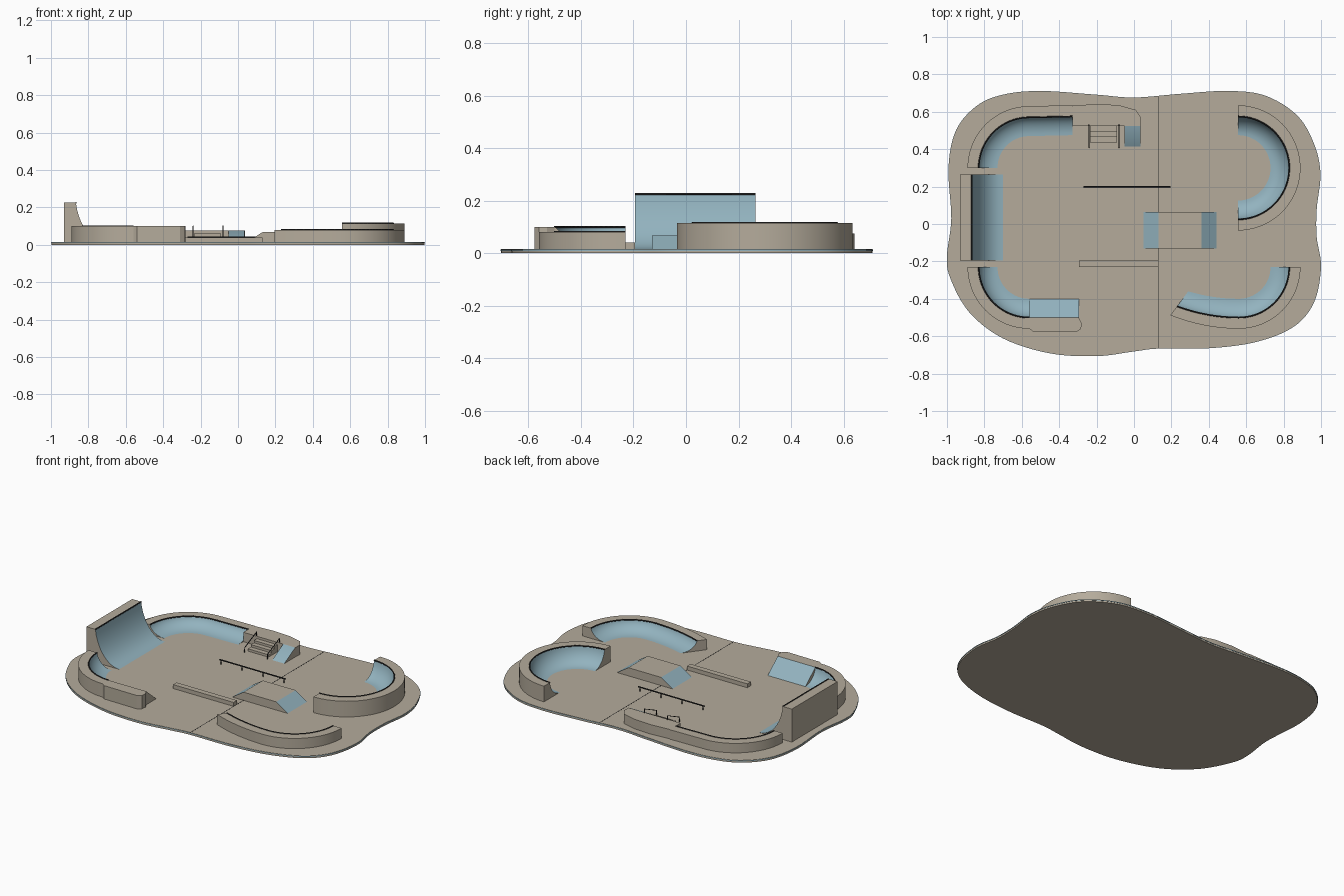
import bpy
import bmesh
from math import sin, cos, radians, pi
from mathutils import Vector

default_cube = bpy.data.objects.get("Cube")
if default_cube:
    bpy.data.objects.remove(default_cube, do_unlink=True)

FLOOR = 0.015
SUNK = 0.01


def make_material(name, colour):
    mat = bpy.data.materials.new(name)
    mat.use_nodes = True
    mat.diffuse_color = (*colour, 1)
    mat.node_tree.nodes["Principled BSDF"].inputs["Base Color"].default_value = (*colour, 1)
    return mat


CONCRETE = make_material("warm concrete", (0.46, 0.41, 0.33))
RAMP = make_material("pale blue ramp", (0.29, 0.45, 0.52))
METAL = make_material("dark metal", (0.02, 0.02, 0.02))


def finish(name, bm, materials, angle=30):
    bmesh.ops.recalc_face_normals(bm, faces=bm.faces)
    mesh = bpy.data.meshes.new(name)
    bm.to_mesh(mesh)
    bm.free()
    for mat in materials:
        mesh.materials.append(mat)
    mesh.shade_smooth()
    mesh.set_sharp_from_angle(angle=radians(angle))
    obj = bpy.data.objects.new(name, mesh)
    bpy.context.collection.objects.link(obj)
    return obj


def loft(name, rings, blue_from=None, blue_to=None):
    """Skin closed rings; ring segments blue_from..blue_to use the ramp colour."""
    bm = bmesh.new()
    loops = [[bm.verts.new(p) for p in ring] for ring in rings]
    count = len(loops[0])
    for a, b in zip(loops, loops[1:]):
        for i in range(count):
            j = (i + 1) % count
            face = bm.faces.new((a[i], a[j], b[j], b[i]))
            if blue_from is not None and blue_from <= i < blue_to:
                face.material_index = 1
    bm.faces.new(loops[0][::-1])
    bm.faces.new(loops[-1])
    return finish(name, bm, (CONCRETE, RAMP))


def prism(name, outline, bottom, top):
    return loft(name, [[(x, y, z) for x, y in outline] for z in (bottom, top)])


def box(name, x0, x1, y0, y1, z0, z1, mat=CONCRETE):
    obj = prism(name, [(x0, y0), (x1, y0), (x1, y1), (x0, y1)], z0, z1)
    obj.data.materials[0] = mat
    return obj


def tube(name, points, radius):
    curve = bpy.data.curves.new(name, "CURVE")
    curve.dimensions = "3D"
    curve.bevel_depth = radius
    curve.bevel_resolution = 1
    curve.use_fill_caps = True
    spline = curve.splines.new("POLY")
    spline.points.add(len(points) - 1)
    for target, p in zip(spline.points, points):
        target.co = (*p, 1)
    curve.materials.append(METAL)
    obj = bpy.data.objects.new(name, curve)
    bpy.context.collection.objects.link(obj)


def smooth_loop(points, steps=6):
    """Closed Catmull-Rom curve through the points."""
    pts = [Vector(p) for p in points]
    out = []
    for i in range(len(pts)):
        a, b, c, d = (pts[(i + k - 1) % len(pts)] for k in range(4))
        for s in range(steps):
            t = s / steps
            out.append(0.5 * (2 * b + (c - a) * t + (2 * a - 5 * b + 4 * c - d) * t * t
                              + (3 * b - a - 3 * c + d) * t ** 3))
    return out


def ramp_profile(deck, run, top, steps=10, limit=80):
    """Back wall, deck, then a concave transition; offsets are from the lip."""
    profile = [(-deck, SUNK), (-deck, top)]
    for i in range(steps + 1):
        a = radians(limit) * (1 - i / steps)
        u = 1 - sin(a) / sin(radians(limit))
        v = (1 - cos(a)) / (1 - cos(radians(limit)))
        profile.append((run * u, FLOOR + (top - FLOOR) * v))
    return profile + [(run, SUNK)]


def quarter_pipe(name, stations, top, deck=0.06, run=0.1):
    """Sweep the ramp along lip stations of (point, inward direction)."""
    profile = ramp_profile(deck, run, top)
    rings = [[(*(p + d * o), z) for o, z in profile] for p, d in stations]
    loft(name, rings, 2, len(profile) - 2)
    tube(name + "_coping", [(*p, top) for p, d in stations], 0.004)


def arc(cx, cy, start, end, radius=0.27, steps=20):
    stations = []
    for i in range(steps + 1):
        a = radians(start + (end - start) * i / steps)
        out = Vector((cos(a), sin(a)))
        stations.append((Vector((cx, cy)) + out * radius, -out))
    return stations


# Ground slab with a thin blue trim round its upper edge
outline = smooth_loop([
    (0, 0.675), (0.25, 0.695), (0.5, 0.71), (0.7, 0.685), (0.87, 0.58), (0.96, 0.43),
    (0.995, 0.27), (0.975, 0.08), (0.975, -0.07), (0.998, -0.23), (0.96, -0.42),
    (0.85, -0.55), (0.65, -0.63), (0.4, -0.663), (0.13, -0.665), (0, -0.68),
    (-0.2, -0.705), (-0.45, -0.69), (-0.7, -0.61), (-0.88, -0.47), (-0.98, -0.29),
    (-0.998, -0.17), (-0.975, 0.03), (-0.99, 0.3), (-0.95, 0.5), (-0.84, 0.63),
    (-0.7, 0.69), (-0.5, 0.71), (-0.2, 0.69)])
prism("ground_slab", outline, 0, FLOOR)
trim = prism("edge_trim", [p * 1.002 for p in outline], 0.009, 0.013)
trim.data.materials[0] = RAMP
box("slab_seam", 0.128, 0.132, -0.664, 0.68, FLOOR - 0.002, FLOOR + 0.0005, METAL)

# Corner quarter pipes
back_left = arc(-0.56, 0.30, 180, 90)
back_left.append((Vector((-0.33, 0.575)), Vector((0, -1))))
quarter_pipe("back_left_quarter_pipe", back_left, 0.075)
quarter_pipe("front_left_quarter_pipe", arc(-0.56, -0.23, 180, 270), 0.1)
quarter_pipe("back_right_quarter_pipe", arc(0.555, 0.30, 90, -90, 0.275, 36), 0.115)

# Front right quarter pipe flows from its corner into a gentle tail
front_right = arc(0.56, -0.23, 0, -90)
for i in range(1, 9):
    t = i / 8
    turn = radians(90 - 37 * t)
    front_right.append((Vector((0.56 - 0.33 * t, -0.5 + 0.06 * t ** 2)),
                        Vector((cos(turn), sin(turn)))))
quarter_pipe("front_right_quarter_pipe", front_right, 0.08)

# Tall straight ramp on the right-hand side
inward = Vector((1, 0))
quarter_pipe("tall_ramp", [(Vector((-0.867, y)), inward) for y in (-0.195, 0.265)],
             0.225, 0.063, 0.167)

# Flat bank and rounded deck beside the front left corner
prism("front_deck", [(-0.56, -0.5), (-0.295, -0.5), (-0.28, -0.53), (-0.283, -0.56),
                     (-0.31, -0.578), (-0.54, -0.575), (-0.56, -0.56)], SUNK, 0.1)
loft("front_bank", [[(x, -0.5, SUNK), (x, -0.5, 0.1), (x, -0.4, FLOOR), (x, -0.4, SUNK)]
                    for x in (-0.56, -0.295)], 1, 2)

# Raised back deck with stairs, handrails and a small bank
DECK = 0.075
prism("back_deck", [(-0.33, 0.525), (0.035, 0.525), (0.037, 0.57), (0.01, 0.61),
                    (-0.08, 0.635), (-0.2, 0.642), (-0.33, 0.632)], SUNK, DECK)
for i in range(3):
    rise = (DECK - FLOOR) * (3 - i) / 4
    box("stair_step", -0.235, -0.09, 0.525 - 0.03 * (i + 1), 0.525 - 0.03 * i,
        SUNK, FLOOR + rise)
for x in (-0.24, -0.08):
    tube("stair_handrail", [(x, 0.53, DECK), (x, 0.53, DECK + 0.025),
                            (x, 0.41, FLOOR + 0.03), (x, 0.41, SUNK)], 0.003)
loft("back_bank", [[(x, 0.53, SUNK), (x, 0.53, DECK), (x, 0.525, DECK),
                    (x, 0.415, FLOOR), (x, 0.415, SUNK)] for x in (-0.05, 0.035)], 2, 3)

# Fun box with a sloping ramp at each end
side = [(0.05, SUNK), (0.05, FLOOR), (0.13, 0.067), (0.36, 0.067), (0.44, FLOOR), (0.44, SUNK)]
fun_box = loft("fun_box", [[(x, y, z) for x, z in side] for y in (-0.13, 0.065)])
for face in fun_box.data.polygons:
    if abs(face.normal.x) > 0.2 and face.normal.z > 0.2:
        face.material_index = 1

# Grind ledge and flat rail
box("grind_ledge", -0.295, 0.13, -0.23, -0.195, SUNK, 0.04)
tube("flat_rail", [(-0.27, 0.2, 0.042), (0.195, 0.2, 0.042)], 0.004)
for i in range(4):
    x = -0.26 + 0.148 * i
    tube("flat_rail_post", [(x, 0.2, SUNK), (x, 0.2, 0.042)], 0.003)
